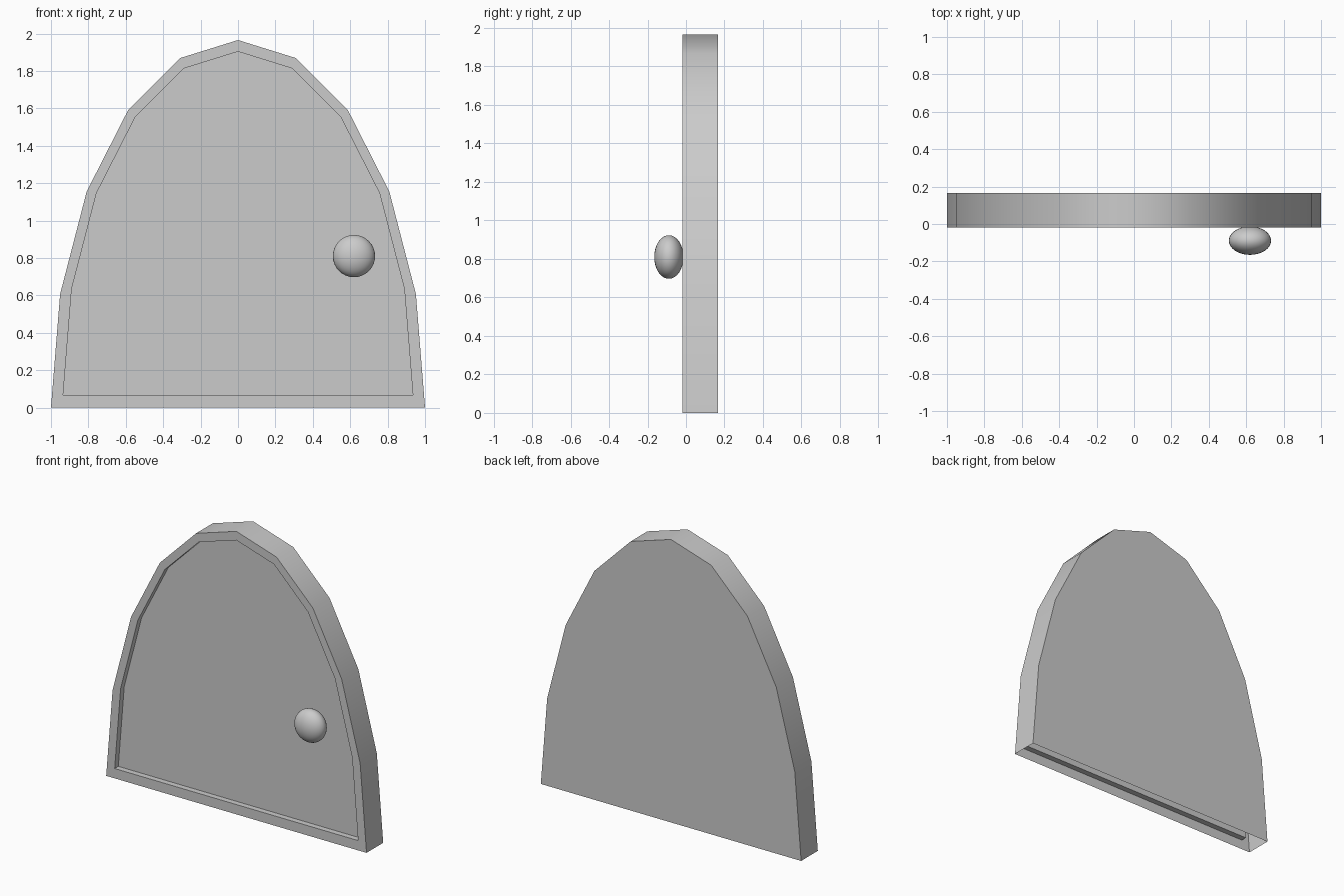
import bpy, bmesh, math

if "Cube" in bpy.data.objects:
    bpy.data.objects.remove(bpy.data.objects["Cube"])

H, FRONT, BACK, RECESS = 1.965, -0.018, 0.165, 0.04
N = 10  # sides of the arch

# Arch profile: half of a 20-sided ellipse
arch = [(math.cos(math.pi * i / N), H * math.sin(math.pi * i / N)) for i in range(N + 1)]
inner = [(x * 0.935, z * 0.934 + 0.068) for x, z in arch]

# Door shell: back, side walls, front rim, recessed panel; underside is open
bm = bmesh.new()


def ring(profile, y):
    return [bm.verts.new((x, y, z)) for x, z in profile]


def bridge(a, b, closed):
    n = len(a)
    for i in range(n if closed else n - 1):
        j = (i + 1) % n
        bm.faces.new((a[i], a[j], b[j], b[i]))


back = ring(arch, BACK)
front = ring(arch, FRONT)
lip = ring(inner, FRONT)
panel = ring(inner, FRONT + RECESS)
bm.faces.new(back)
bridge(back, front, False)
bridge(front, lip, True)
bridge(lip, panel, True)
bm.faces.new(panel)
bmesh.ops.recalc_face_normals(bm, faces=bm.faces)
mesh = bpy.data.meshes.new("door")
bm.to_mesh(mesh)
bm.free()
# Outward check: the back face must look towards +y
if mesh.polygons[0].normal.y < 0:
    mesh.flip_normals()
door = bpy.data.objects.new("door", mesh)
bpy.context.collection.objects.link(door)
bpy.context.view_layer.objects.active = door
door.select_set(True)
bpy.ops.object.shade_smooth_by_angle(angle=math.radians(40))
door.select_set(False)

# Door knob: flattened ball
bpy.ops.mesh.primitive_uv_sphere_add(segments=32, ring_count=16, radius=1, location=(0.62, -0.089, 0.81))
knob = bpy.context.object
knob.name = "door_knob"
knob.scale = (0.113, 0.076, 0.113)
bpy.ops.object.shade_smooth()
